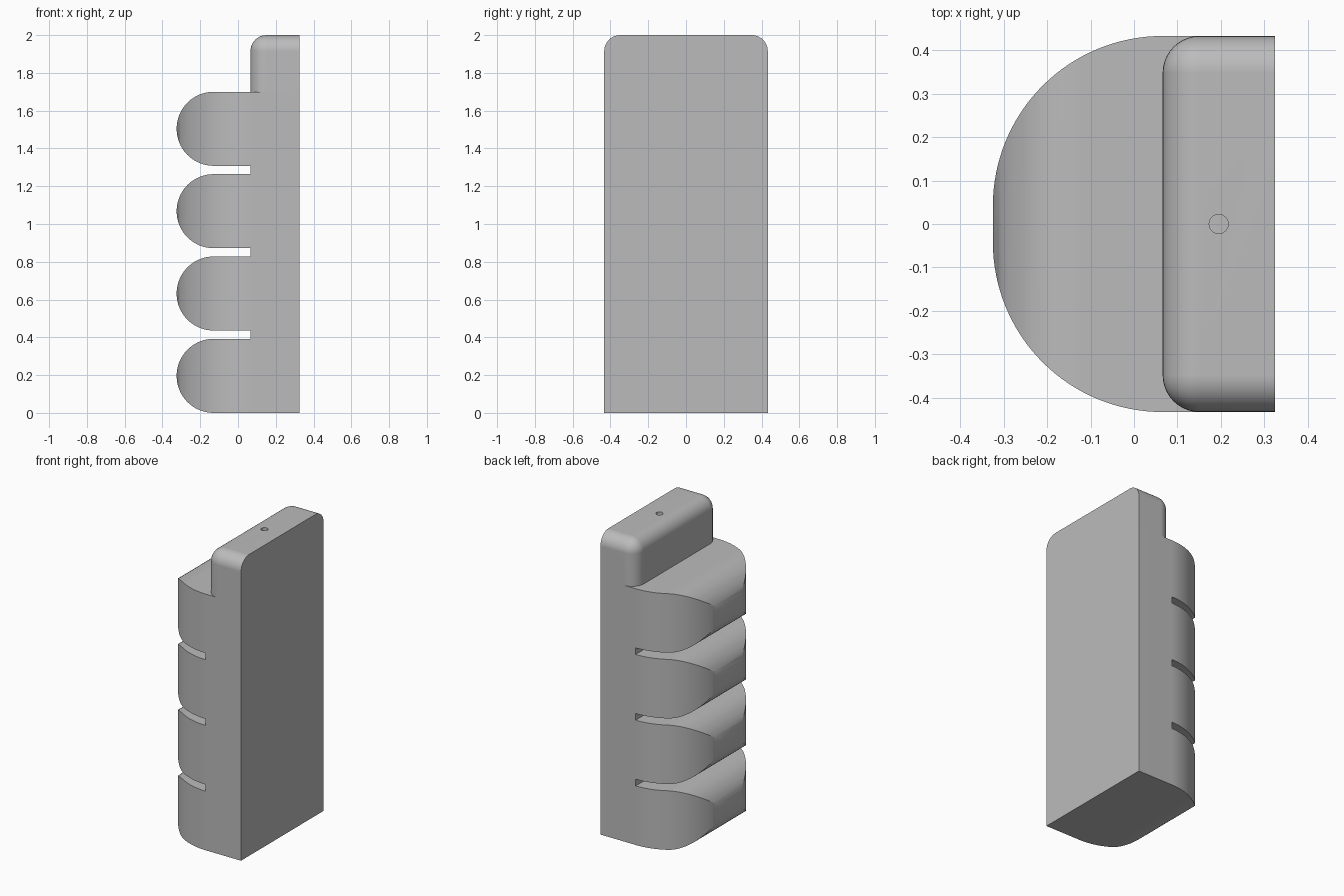
import bpy, bmesh, math
from mathutils import Vector

if "Cube" in bpy.data.objects:
    bpy.data.objects.remove(bpy.data.objects["Cube"])

BACK, FRONT = 0.325, -0.325      # extent in x
SPINE = 0.066                    # where the slots and the upper block begin
HALF_W = 0.433
FINGER_H, PITCH, COUNT = 0.392, 0.436, 4
SHOULDER = FINGER_H + PITCH * (COUNT - 1)
TOP = 2.0

grey = bpy.data.materials.new("plain_grey")
grey.use_nodes = True
grey.diffuse_color = (0.5, 0.5, 0.5, 1)
grey.node_tree.nodes["Principled BSDF"].inputs["Base Color"].default_value = (0.5, 0.5, 0.5, 1)


def to_object(name, bm):
    bmesh.ops.recalc_face_normals(bm, faces=bm.faces)
    mesh = bpy.data.meshes.new(name)
    bm.to_mesh(mesh)
    bm.free()
    mesh.materials.append(grey)
    obj = bpy.data.objects.new(name, mesh)
    bpy.context.collection.objects.link(obj)
    return obj


def prism(name, points, direction):
    """Closed solid made by sweeping an outline along a vector."""
    bm = bmesh.new()
    face = bm.faces.new([bm.verts.new(p) for p in points])
    swept = bmesh.ops.extrude_face_region(bm, geom=[face])["geom"]
    verts = [v for v in swept if isinstance(v, bmesh.types.BMVert)]
    bmesh.ops.translate(bm, verts=verts, vec=Vector(direction))
    return to_object(name, bm)


def arc(cx, cy, r, start, end, steps=32):
    angles = [math.radians(start + (end - start) * i / steps) for i in range(steps + 1)]
    return [(cx + r * math.cos(a), cy + r * math.sin(a)) for a in angles]


def activate(obj):
    bpy.ops.object.select_all(action='DESELECT')
    obj.select_set(True)
    bpy.context.view_layer.objects.active = obj


def cut(obj, cutter, operation):
    mod = obj.modifiers.new("cut", 'BOOLEAN')
    mod.operation, mod.object, mod.solver = operation, cutter, 'EXACT'
    activate(obj)
    bpy.ops.object.modifier_apply(modifier=mod.name)
    bpy.data.objects.remove(cutter)


def finish(obj):
    activate(obj)
    bpy.ops.object.shade_smooth_by_angle(angle=math.radians(25))
    obj.modifiers.new("normals", 'WEIGHTED_NORMAL').keep_sharp = True


# Scalloped side outline: four round-nosed ridges joined by a spine
r = FINGER_H / 2
outline = [(BACK, 0)]
for i in range(COUNT):
    base = i * PITCH
    if i:
        outline.append((SPINE, base))
    outline += arc(FRONT + r, base + r, r, 270, 90)
    if i < COUNT - 1:
        outline.append((SPINE, base + FINGER_H))
outline.append((BACK, SHOULDER))
ridged_body = prism("ridged_body", [(x, -0.6, z) for x, z in outline], (0, 1.2, 0))

# Plan outline with large rounded front corners trims the ridges
R = SPINE - FRONT
plan = ([(0.6, HALF_W)] + arc(SPINE, HALF_W - R, R, 90, 180)
        + arc(SPINE, R - HALF_W, R, 180, 270) + [(0.6, -HALF_W)])
trim = prism("plan_trim", [(x, y, -0.2) for x, y in plan], (0, 0, 2.4))
cut(ridged_body, trim, 'INTERSECT')
finish(ridged_body)

# Upper block, rounded everywhere except its flat back and its foot
bm = bmesh.new()
bmesh.ops.create_cube(bm, size=1)
for v in bm.verts:
    v.co = (BACK if v.co.x > 0 else SPINE, math.copysign(HALF_W, v.co.y),
            TOP if v.co.z > 0 else SHOULDER)
rounded = [e for e in bm.edges
           if not all(v.co.x > SPINE + 0.1 for v in e.verts)
           and not all(v.co.z < TOP - 0.1 for v in e.verts)]
bmesh.ops.bevel(bm, geom=rounded, offset=0.085, segments=10, profile=0.5, affect='EDGES')
upper_block = to_object("upper_block", bm)

# Small round hole in the top
hole = prism("hole_cutter", [(x, y, TOP + 0.1) for x, y in arc(0.195, 0, 0.022, 0, 345, 23)],
             (0, 0, -0.25))
cut(upper_block, hole, 'DIFFERENCE')
finish(upper_block)
